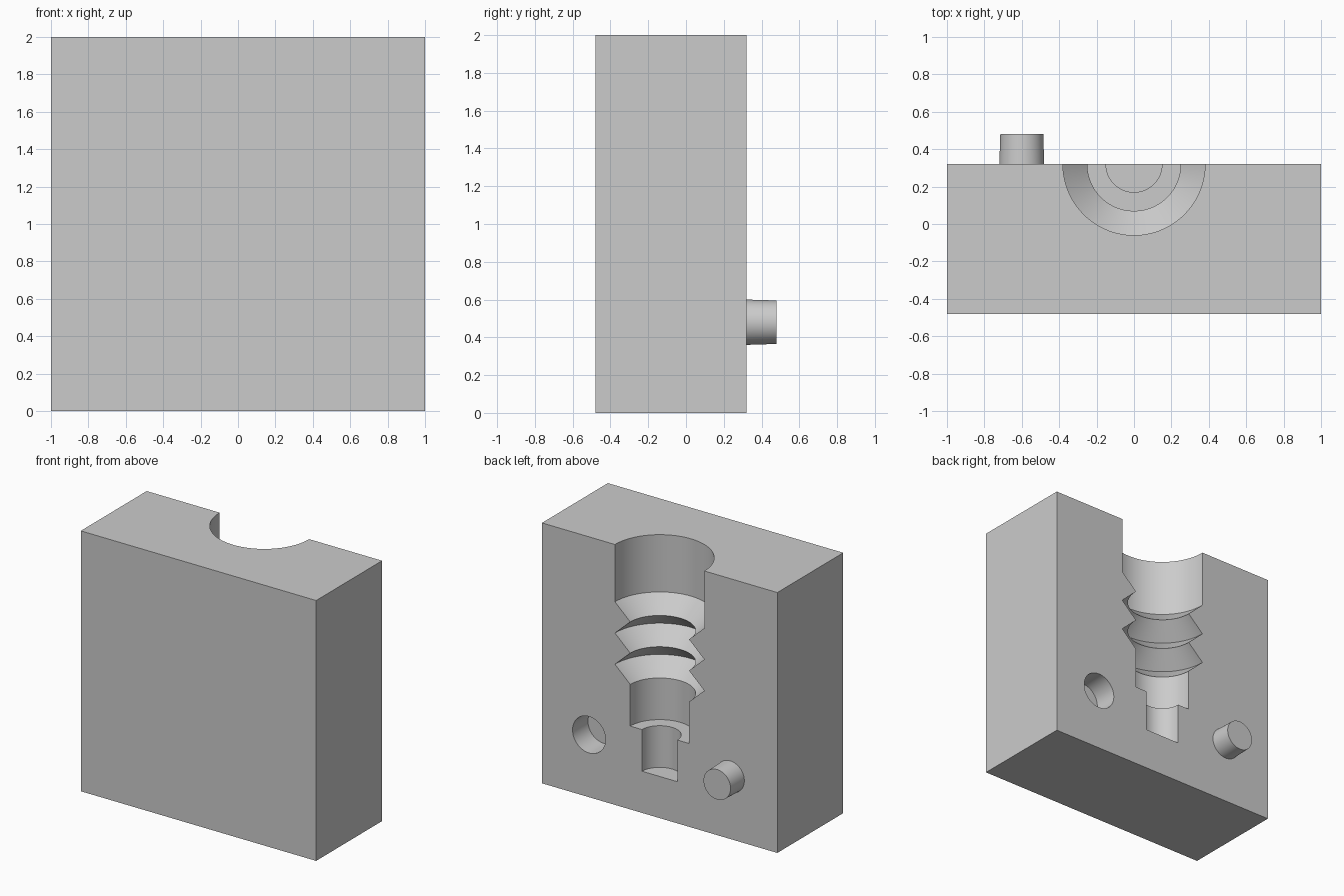
import bpy, bmesh, math
from mathutils import Matrix, Vector

cube = bpy.data.objects.get("Cube")
if cube:
    bpy.data.objects.remove(cube, do_unlink=True)

BACK = 0.32       # parting face of the mould half
PEG_Z = 0.48
SEGMENTS = 96

grey = bpy.data.materials.new("light grey")
grey.use_nodes = True
grey.diffuse_color = (0.6, 0.6, 0.6, 1)
grey.node_tree.nodes["Principled BSDF"].inputs["Base Color"].default_value = (0.6, 0.6, 0.6, 1)


def make_object(name, bm):
    bmesh.ops.recalc_face_normals(bm, faces=bm.faces)
    mesh = bpy.data.meshes.new(name)
    bm.to_mesh(mesh)
    bm.free()
    mesh.materials.append(grey)
    obj = bpy.data.objects.new(name, mesh)
    bpy.context.collection.objects.link(obj)
    return obj


def lathe(name, profile, location, tilt=0):
    """Revolve (radius, height) points about z, then tilt about x."""
    bm = bmesh.new()
    half_step = math.pi / SEGMENTS
    rings = [[bm.verts.new((r * math.cos(a), r * math.sin(a), z))
              for a in (half_step * (2 * i + 1) for i in range(SEGMENTS))]
             for r, z in profile]
    for low, high in zip(rings, rings[1:]):
        for i in range(SEGMENTS):
            j = (i + 1) % SEGMENTS
            bm.faces.new((low[i], low[j], high[j], high[i]))
    bm.faces.new(rings[0])
    bm.faces.new(rings[-1])
    bm.transform(Matrix.Translation(Vector(location)) @ Matrix.Rotation(tilt, 4, "X"))
    return make_object(name, bm)


def smooth(obj):
    bpy.ops.object.select_all(action="DESELECT")
    obj.select_set(True)
    bpy.context.view_layer.objects.active = obj
    bpy.ops.object.shade_smooth_by_angle(angle=math.radians(30))


# Mould block
bm = bmesh.new()
bmesh.ops.create_cube(bm, size=1)
bm.transform(Matrix.Translation((0, -0.08, 1)) @ Matrix.Diagonal((2, 0.8, 2, 1)))
block = make_object("mould_block", bm)

# Cavity: stepped tip, ridged neck and wide mouth
neck = [(0.25 if i % 2 == 0 else 0.38, 0.96 + 0.12 * i) for i in range(6)]
profile = [(0.15, 0.32), (0.15, 0.64), (0.25, 0.64)] + neck + [(0.38, 2.2)]
cavity = lathe("cavity_cutter", profile, (0, BACK, 0))

# Tapered socket for the peg of the opposite half
socket = lathe("socket_cutter", [(0.135, -0.18), (0.14, 0), (0.14, 0.1)],
               (0.6, BACK, PEG_Z), -math.pi / 2)

for cutter in (cavity, socket):
    cut = block.modifiers.new(cutter.name, "BOOLEAN")
    cut.operation = "DIFFERENCE"
    cut.solver = "EXACT"
    cut.object = cutter
    bpy.context.view_layer.objects.active = block
    bpy.ops.object.modifier_apply(modifier=cut.name)
    bpy.data.objects.remove(cutter, do_unlink=True)
smooth(block)

# Tapered alignment peg
peg = lathe("alignment_peg", [(0.12, 0), (0.115, 0.16)],
            (-0.6, BACK, PEG_Z), -math.pi / 2)
smooth(peg)
